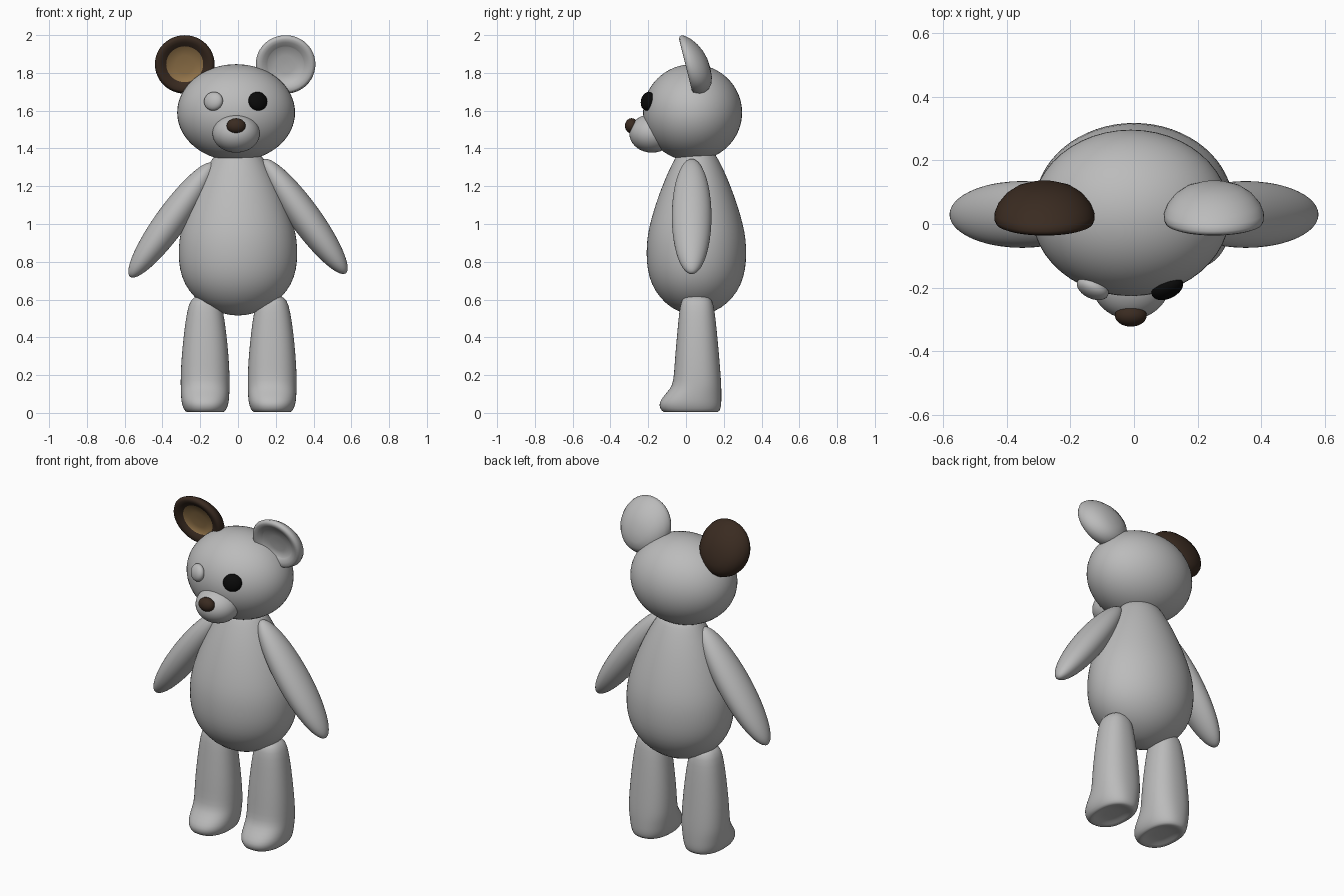
import bpy, bmesh, math
from mathutils import Vector, Matrix

if "Cube" in bpy.data.objects:
    bpy.data.objects.remove(bpy.data.objects["Cube"])


def mat(name, rgb):
    m = bpy.data.materials.new(name)
    m.diffuse_color = (*rgb, 1)
    m.use_nodes = True
    m.node_tree.nodes["Principled BSDF"].inputs["Base Color"].default_value = m.diffuse_color
    return m


GREY = mat("plush grey", (0.5, 0.5, 0.5))
BROWN = mat("dark brown", (0.042, 0.024, 0.015))
TAN = mat("tan", (0.30, 0.18, 0.07))
BLACK = mat("black", (0.003, 0.003, 0.003))


def finish(name, bm, mats, subsurf=0):
    bmesh.ops.recalc_face_normals(bm, faces=bm.faces)
    me = bpy.data.meshes.new(name)
    for f in bm.faces:
        f.smooth = True
    bm.to_mesh(me)
    bm.free()
    for m in mats:
        me.materials.append(m)
    ob = bpy.data.objects.new(name, me)
    bpy.context.collection.objects.link(ob)
    if subsurf:
        ob.modifiers.new("Smooth", "SUBSURF").levels = subsurf
        ob.modifiers["Smooth"].render_levels = subsurf
    return ob


def ellipsoid(name, centre, radii, material, rot=None):
    bm = bmesh.new()
    bmesh.ops.create_uvsphere(bm, u_segments=48, v_segments=32, radius=1)
    m = Matrix.Translation(centre) @ (rot or Matrix()) @ Matrix.Diagonal((*radii, 1))
    bmesh.ops.transform(bm, matrix=m, verts=bm.verts)
    return finish(name, bm, [material])


def skin(bm, loops, mat_of=lambda i: 0):
    """Bridge successive point rings and close both ends."""
    rings = [[bm.verts.new(p) for p in loop] for loop in loops]
    n = len(rings[0])
    for i, (a, b) in enumerate(zip(rings, rings[1:])):
        for k in range(n):
            f = bm.faces.new((a[k], a[(k + 1) % n], b[(k + 1) % n], b[k]))
            f.material_index = mat_of(i)
    bm.faces.new(rings[0])
    bm.faces.new(rings[-1]).material_index = mat_of(len(rings) - 2)


def ring(cx, cy, z, rx, ry, power=2.0, n=32):
    pts = []
    for k in range(n):
        c, s = math.cos(math.tau * k / n), math.sin(math.tau * k / n)
        e = 2 / power
        pts.append(Vector((cx + rx * math.copysign(abs(c) ** e, c),
                           cy + ry * math.copysign(abs(s) ** e, s), z)))
    return pts


# Body: pear profile (height, half width), a little narrower in depth
profile = [(0.516, 0.02), (0.522, 0.07), (0.555, 0.16), (0.61, 0.232), (0.68, 0.285),
           (0.76, 0.311), (0.84, 0.317), (0.92, 0.313), (1.0, 0.295), (1.1, 0.26),
           (1.2, 0.217), (1.28, 0.176), (1.34, 0.14), (1.40, 0.10)]
bm = bmesh.new()
skin(bm, [ring(0, 0.055, z, r, r * 0.84) for z, r in profile])
finish("body", bm, [GREY], 1)

# Legs: height, half width, front y, back y, with a foot pushed forward and a hollow sole
leg = [(0.02, 0.03, -0.02, 0.06), (0.016, 0.065, -0.07, 0.12), (0.0, 0.09, -0.105, 0.16),
       (0.008, 0.108, -0.13, 0.18), (0.04, 0.122, -0.145, 0.187), (0.07, 0.127, -0.135, 0.188),
       (0.11, 0.129, -0.10, 0.188), (0.145, 0.13, -0.072, 0.187), (0.2, 0.13, -0.064, 0.184),
       (0.3, 0.125, -0.058, 0.176), (0.43, 0.112, -0.046, 0.164), (0.54, 0.096, -0.036, 0.152),
       (0.60, 0.078, -0.025, 0.14), (0.62, 0.045, 0.0, 0.11), (0.622, 0.015, 0.04, 0.07)]
for side, x in (("left", -0.174), ("right", 0.181)):
    bm = bmesh.new()
    skin(bm, [ring(x, (f + b) / 2, z, w, (b - f) / 2, 2.3) for z, w, f, b in leg])
    finish(side + "_leg", bm, [GREY], 1)

# Arms: long ellipsoids hanging outwards
for side, s, z in (("left", -1, 1.021), ("right", 1, 1.04)):
    rot = Matrix.Rotation(-s * math.radians(36), 4, "Y")
    ellipsoid(side + "_arm", (s * 0.352, 0.03, z), (0.083, 0.105, 0.372), GREY, rot)

# Head, muzzle and nose
ellipsoid("head", (-0.01, 0.035, 1.59), (0.312, 0.262, 0.256), GREY)
ellipsoid("muzzle", (-0.01, -0.18, 1.48), (0.125, 0.12, 0.102), GREY)
ellipsoid("nose", (-0.01, -0.288, 1.52), (0.05, 0.035, 0.04), BROWN)

# Eyes: flattened buttons that follow the head's curve
for side, x, turn, m in (("left", -0.13, -25, GREY), ("right", 0.105, 25, BLACK)):
    rot = Matrix.Rotation(math.radians(turn), 4, "Z") @ Matrix.Rotation(math.radians(-12), 4, "X")
    ellipsoid(side + "_eye", (x, -0.203, 1.65), (0.053, 0.031, 0.05), m, rot)

# Ears: cups tilted forward, domed behind and with an inset inner disc
ear = [(0.01, 0.105), (0.05, 0.102), (0.09, 0.09), (0.122, 0.07), (0.146, 0.043), (0.157, 0.018),
       (0.158, 0.0), (0.152, -0.013), (0.14, -0.018), (0.122, -0.012), (0.098, 0.0),
       (0.096, 0.002), (0.05, 0.008), (0.01, 0.01)]
tilt = math.radians(14)
up = Vector((0, -math.sin(tilt), math.cos(tilt)))
back = Vector((0, math.cos(tilt), math.sin(tilt)))
for side, x, mats in (("left", -0.282, [BROWN, TAN]), ("right", 0.252, [GREY, GREY])):
    c = Vector((x, 0.015, 1.846))
    loops = []
    for r, d in ear:
        mid = c + back * d - up * max(d, 0) * 0.45
        loops.append([mid + Vector((r * math.cos(t), 0, 0)) + up * r * math.sin(t)
                      for t in (math.tau * k / 48 for k in range(48))])
    bm = bmesh.new()
    skin(bm, loops, lambda i: 1 if i >= 10 else 0)
    finish(side + "_ear", bm, mats)
